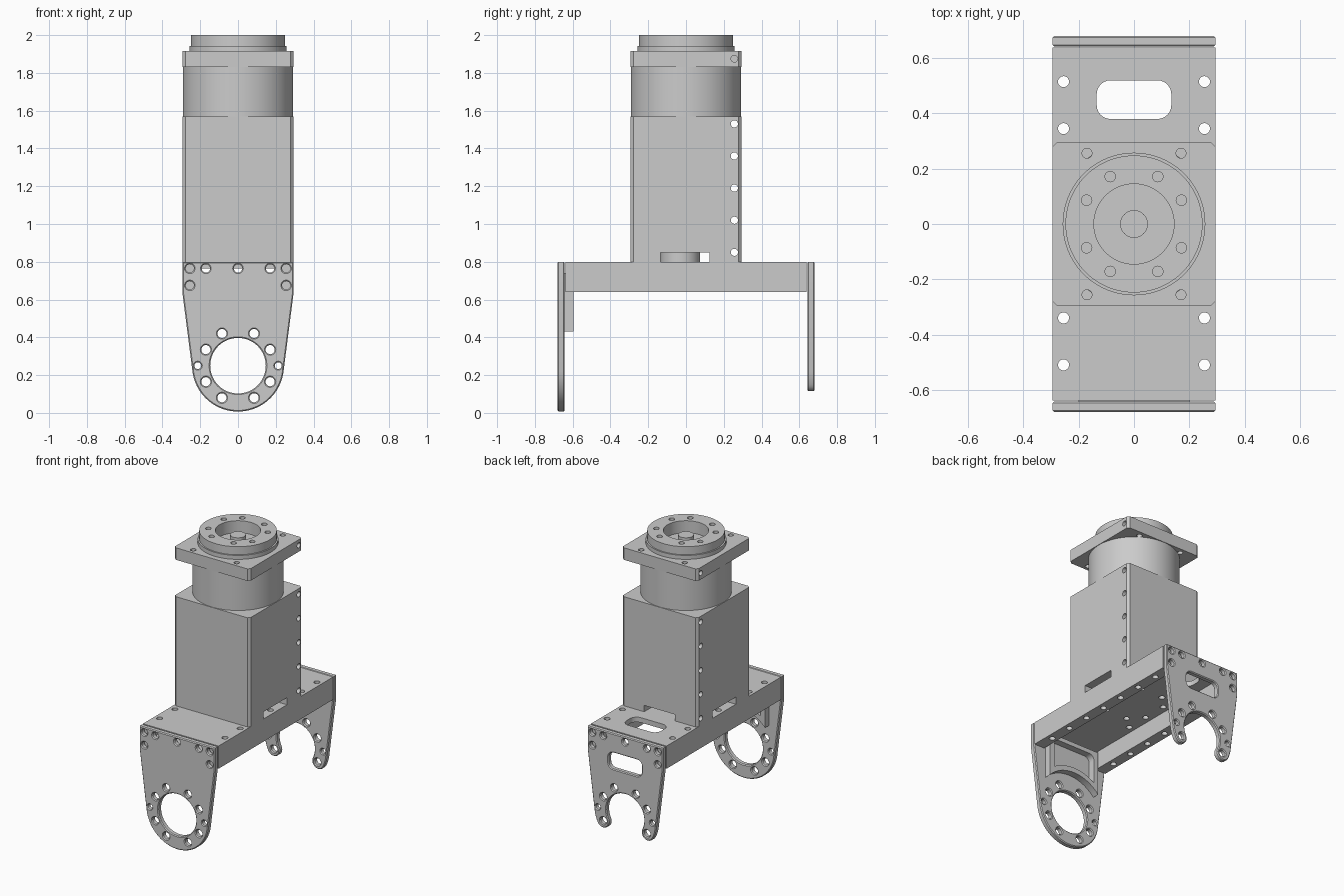
import bpy, bmesh
from math import cos, sin, pi, radians, acos, atan2, hypot

if "Cube" in bpy.data.objects:
    bpy.data.objects.remove(bpy.data.objects["Cube"])


# ---------- profile helpers ----------
def arc(cx, cy, r, a0, a1, n):
    return [(cx + r * cos(radians(a0 + (a1 - a0) * i / n)),
             cy + r * sin(radians(a0 + (a1 - a0) * i / n))) for i in range(n + 1)]


def circ(cx, cy, r, n=24):
    return arc(cx, cy, r, 0, 360, n)[:-1]


def rrect(x0, x1, y0, y1, r, n=6):
    return (arc(x1 - r, y1 - r, r, 0, 90, n) + arc(x0 + r, y1 - r, r, 90, 180, n)
            + arc(x0 + r, y0 + r, r, 180, 270, n) + arc(x1 - r, y0 + r, r, 270, 360, n))


def mirrored(points, r):
    """Holes at (x, y) and (-x, y)."""
    return [circ(s * x, y, r) for x, y in points for s in (1, -1)]


def plate(name, loops, lo, hi, axis='Z', bevel=0.0):
    """Extrude closed loops (outline + holes) from lo to hi along an axis."""
    cu = bpy.data.curves.new(name, 'CURVE')
    cu.dimensions, cu.fill_mode = '2D', 'BOTH'
    cu.extrude = (hi - lo) / 2 - bevel
    cu.bevel_depth, cu.bevel_resolution, cu.offset = bevel, 0, -bevel
    for loop in loops:
        sp = cu.splines.new('POLY')
        sp.points.add(len(loop) - 1)
        for p, (u, v) in zip(sp.points, loop):
            p.co = (u, v, 0, 1)
        sp.use_cyclic_u = True
    tmp = bpy.data.objects.new(name, cu)
    bpy.context.collection.objects.link(tmp)
    bpy.context.view_layer.update()
    me = bpy.data.meshes.new_from_object(tmp.evaluated_get(bpy.context.evaluated_depsgraph_get()))
    bpy.data.objects.remove(tmp)
    bm = bmesh.new()
    bm.from_mesh(me)
    bmesh.ops.remove_doubles(bm, verts=bm.verts, dist=1e-5)
    mid = (lo + hi) / 2
    for v in bm.verts:
        a, b, c = v.co
        c += mid
        v.co = {'Z': (a, b, c), 'Y': (a, c, b), 'X': (c, a, b)}[axis]
    bmesh.ops.recalc_face_normals(bm, faces=bm.faces)
    bm.to_mesh(me)
    bm.free()
    ob = bpy.data.objects.new(name, me)
    bpy.context.collection.objects.link(ob)
    return ob


def cut(ob, *cutters):
    """Subtract cutters from ob, bake the result and drop the cutters."""
    for c in cutters:
        c.hide_render = True
        m = ob.modifiers.new('cut', 'BOOLEAN')
        m.operation, m.solver, m.object = 'DIFFERENCE', 'EXACT', c
    bpy.context.view_layer.update()
    me = bpy.data.meshes.new_from_object(ob.evaluated_get(bpy.context.evaluated_depsgraph_get()))
    ob.modifiers.clear()
    ob.data = me
    for c in cutters:
        bpy.data.objects.remove(c)


def chamfer_square(s, c):
    return [(s, -s + c), (s, s - c), (s - c, s), (-s + c, s),
            (-s, s - c), (-s, -s + c), (-s + c, -s), (s - c, -s)]


W = 0.295            # half width of the whole unit
CZ, R, RI = 0.25, 0.243, 0.147   # pivot ring centre height and radii
TAN = 90 - 90 + (atan2(0.64 - CZ, W) - acos(R / hypot(W, 0.64 - CZ))) * 180 / pi
TOP = [(W, 0.64), (W, 0.80), (-W, 0.80), (-W, 0.64)]

# ---------- end plates ----------
top_holes = mirrored([(0.255, 0.765), (0.17, 0.765), (0.255, 0.675)], 0.022) + [circ(0, 0.765, 0.022)]
ring_pts = [(0.085, 0.42), (0.17, 0.335)]

front_outline = TOP + arc(0, CZ, R, 180 - TAN, 360 + TAN, 40)
plate("front_pivot_plate",
      [front_outline, circ(0, CZ, RI, 64)] + top_holes
      + mirrored(ring_pts + [(0.17, 0.165), (0.085, 0.08)], 0.024)
      + mirrored([(0.213, 0.25)], 0.018),
      -0.68, -0.642, 'Y', 0.006)

# open hook with rounded tips
A = 26.6
mr, cap = (R + RI) / 2, (R - RI) / 2
tx, tz = mr * cos(radians(A)), CZ - mr * sin(radians(A))
hook = (TOP + arc(0, CZ, R, 180 - TAN, 180 + A, 8)
        + arc(-tx, tz, cap, 180 + A, 360 + A, 12)[1:]
        + arc(0, CZ, RI, 180 + A, -A, 36)[1:]
        + arc(tx, tz, cap, 180 - A, 360 - A, 12)[1:]
        + arc(0, CZ, R, -A, TAN, 8)[1:])
plate("rear_hook_plate",
      [hook, rrect(-0.13, 0.13, 0.55, 0.665, 0.04)] + top_holes
      + mirrored(ring_pts + [(0.17, 0.165)], 0.024) + mirrored([(0.213, 0.25)], 0.018),
      0.642, 0.68, 'Y', 0.006)

# stiffening rim behind the front plate
ao, ai = acos(0.2 / 0.27) * 180 / pi, acos(0.165 / 0.305) * 180 / pi
plate("front_stiffener_rim",
      [[(0.2, 0.74), (-0.2, 0.74)] + arc(0, CZ, 0.27, 180 - ao, ao, 24),
       arc(0.125, 0.67, 0.04, 0, 90, 6) + arc(-0.125, 0.67, 0.04, 90, 180, 6)
       + arc(0, CZ, 0.305, 180 - ai, ai, 20)],
      -0.645, -0.595, 'Y')

# ---------- base channel ----------
rail_pts = [(0.255, y) for y in (0.515, 0.345, 0.17, 0, -0.17, -0.34, -0.51)]
pattern = [(x, s * y) for x, y in ((0.085, 0.175), (0.17, 0.087), (0.17, 0.25)) for s in (1, -1)]
E = 0.638
plate("base_plate",
      [[(W, -E), (W, E), (-W, E), (-W, -E)], rrect(-0.135, 0.135, 0.38, 0.52, 0.05)]
      + mirrored(rail_pts + pattern, 0.02), 0.765, 0.80)
for side, s in (("right", 1), ("left", -1)):
    plate(side + "_rail",
          [[(s * W, -E), (s * W, E), (s * 0.215, E), (s * 0.215, -E)]]
          + [circ(s * x, y, 0.02) for x, y in rail_pts], 0.64, 0.765)

# ---------- main housing ----------
housing = plate("housing", [chamfer_square(W, 0.016)], 0.80, 1.57)
screw_pts = [(0.256, z) for z in (0.85, 1.02, 1.19, 1.36, 1.53)]
cut(housing,
    plate("screw_cutter", mirrored(screw_pts, 0.019), -0.4, 0.4, 'X'),
    plate("cable_tunnel_cutter", [[(-0.135, 0.75), (0.125, 0.75), (0.125, 0.85), (-0.135, 0.85)]],
          -0.4, 0.4, 'X'),
    plate("rear_notch_cutter", [[(-0.12, 0.76), (0.12, 0.76), (0.12, 0.845), (-0.12, 0.845)]],
          0.1, 0.4, 'Y'),
    plate("rear_pocket_cutter", [rrect(-0.17, 0.17, 1.37, 1.52, 0.035), circ(0, 1.295, 0.03)],
          0.28, 0.4, 'Y'))
plate("cable_boss", [circ(0, -0.03, 0.105, 48)], 0.795, 0.86)

# ---------- actuator on top ----------
plate("motor_barrel", [circ(0, 0, 0.292, 96)], 1.565, 1.835)
flange = plate("top_flange", [chamfer_square(W, 0.016)]
               + mirrored([(0.17, 0.256), (0.17, -0.256)], 0.018), 1.83, 1.915)
cut(flange, *[plate("flange_screw_cutter", mirrored([(0.256, 1.875)], 0.018),
                    min(s * 0.25, s * 0.4), max(s * 0.25, s * 0.4), 'X') for s in (1, -1)])
plate("output_collar", [circ(0, 0, 0.258, 96), circ(0, 0, 0.145, 64)], 1.91, 1.943)
plate("output_ring", [circ(0, 0, 0.248, 96), circ(0, 0, 0.145, 64)]
      + [circ(0.192 * cos(a), 0.192 * sin(a), 0.019)
         for a in [radians(q * 90 + d) for q in range(4) for d in (26.6, 63.4)]], 1.943, 2.0)
plate("output_hub", [circ(0, 0, 0.05, 40)], 1.91, 1.97)

# smooth round walls, keep edges crisp
bpy.ops.object.select_all(action='DESELECT')
for ob in bpy.context.scene.objects:
    ob.select_set(True)
    bpy.context.view_layer.objects.active = ob
bpy.ops.object.shade_smooth_by_angle(angle=radians(30))
